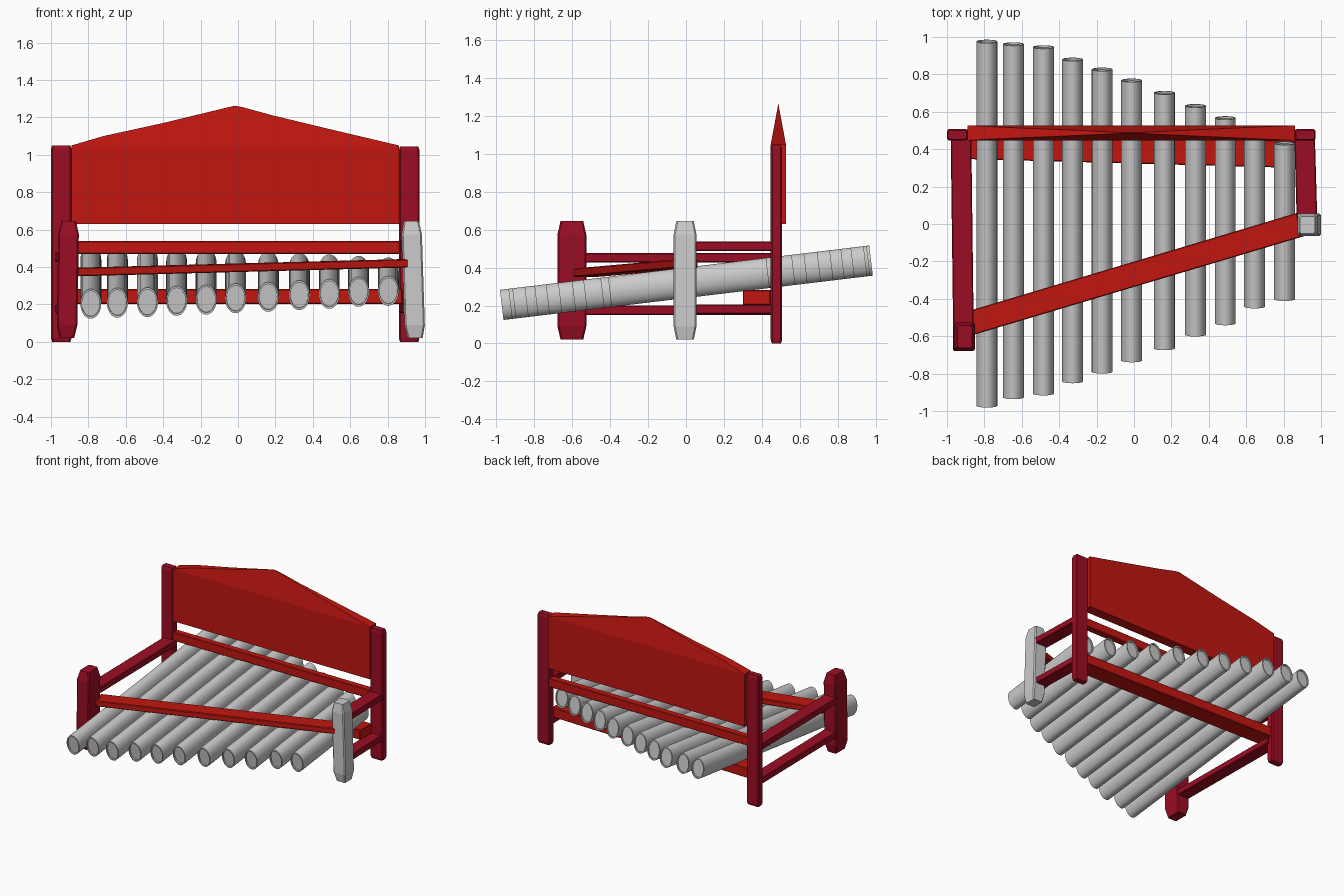
import bpy, bmesh, math
from mathutils import Matrix, Vector

if "Cube" in bpy.data.objects:
    bpy.data.objects.remove(bpy.data.objects["Cube"])


def material(name, rgb):
    m = bpy.data.materials.new(name)
    m.diffuse_color = (*rgb, 1)
    m.use_nodes = True
    m.node_tree.nodes["Principled BSDF"].inputs["Base Color"].default_value = m.diffuse_color
    return m


RED = material("red_paint", (0.54, 0.008, 0.005))
CRIMSON = material("crimson_paint", (0.33, 0.004, 0.017))


def finish(name, bm, mat=None):
    bmesh.ops.recalc_face_normals(bm, faces=bm.faces[:])
    me = bpy.data.meshes.new(name)
    bm.to_mesh(me)
    bm.free()
    ob = bpy.data.objects.new(name, me)
    bpy.context.collection.objects.link(ob)
    if mat:
        me.materials.append(mat)
    return ob


def axis_matrix(a, b):
    # local z runs from a to b, local x stays level
    d = (b - a).normalized()
    side = d.cross(Vector((0, 0, 1))).normalized()
    rot = Matrix((side, d.cross(side), d)).transposed().to_4x4()
    return Matrix.Translation((a + b) / 2) @ rot


def rail(name, a, b, width, height, mat):
    a, b = Vector(a), Vector(b)
    bm = bmesh.new()
    bmesh.ops.create_cube(bm, size=1)
    bmesh.ops.scale(bm, verts=bm.verts[:], vec=(width, height, (b - a).length))
    bmesh.ops.bevel(bm, geom=bm.edges[:], offset=0.005, segments=1, affect='EDGES')
    bmesh.ops.transform(bm, matrix=axis_matrix(a, b), verts=bm.verts[:])
    finish(name, bm, mat)


def loft(name, sections, mat):
    bm = bmesh.new()
    rings = [[bm.verts.new(p) for p in s] for s in sections]
    n = len(rings[0])
    for r, s in zip(rings, rings[1:]):
        for i in range(n):
            j = (i + 1) % n
            bm.faces.new((r[i], r[j], s[j], s[i]))
    bm.faces.new(rings[0])
    bm.faces.new(rings[-1])
    bmesh.ops.remove_doubles(bm, verts=bm.verts[:], dist=0.0005)
    return finish(name, bm, mat)


def post(name, x, y, w, d, z0, z1, taper, inset, lean=0, mat=None):
    # square post with tapered ends and clipped corners
    sections = []
    for z, k in ((z0, inset), (z0 + taper, 0), (z1 - taper, 0), (z1, inset)):
        cx = x - lean * ((z - z0) / (z1 - z0) - 0.5)
        hx, hy, c = w / 2 - k, d / 2 - k, 0.008
        sections.append([(cx + px, y + py, z) for px, py in (
            (-hx + c, -hy), (hx - c, -hy), (hx, -hy + c), (hx, hy - c),
            (hx - c, hy), (-hx + c, hy), (-hx, hy - c), (-hx, -hy + c))])
    loft(name, sections, mat)


# Posts
post("back_post_left", -0.945, 0.477, 0.11, 0.06, 0, 1.05, 0.02, 0.006, mat=CRIMSON)
post("back_post_right", 0.915, 0.477, 0.11, 0.06, 0, 1.045, 0.02, 0.006, mat=CRIMSON)
post("front_post_left", -0.91, -0.602, 0.11, 0.152, 0.02, 0.645, 0.07, 0.016, -0.01, CRIMSON)
post("front_post_right", 0.937, -0.005, 0.108, 0.12, 0.02, 0.645, 0.07, 0.014, 0.02)

# Back board: straight below, narrowing to a ridge at the middle peak
board = []
for x, z in ((-0.89, 1.05), (-0.72, 1.1), (-0.4, 1.17), (-0.07, 1.25), (-0.02, 1.262),
             (0.02, 1.256), (0.18, 1.212), (0.5, 1.135), (0.86, 1.05)):
    h = 0.04 * (1.266 - z) / 0.216
    board.append([(x, 0.447, 0.63), (x, 0.527, 0.63), (x, 0.527, 1.05),
                  (x, 0.487 + h, z), (x, 0.487 - h, z), (x, 0.447, 1.05)])
loft("back_board", board, RED)

# Cross rails
rail("back_rail_upper", (-0.9, 0.478, 0.505), (0.88, 0.478, 0.505), 0.055, 0.07, RED)
rail("back_rail_lower", (-0.9, 0.42, 0.242), (0.88, 0.372, 0.242), 0.145, 0.08, RED)
rail("front_diagonal_bar", (-0.875, -0.53, 0.373), (0.9, 0.0, 0.42), 0.13, 0.045, RED)

# Side rails
rail("side_rail_left_upper", (-0.912, -0.56, 0.453), (-0.925, 0.47, 0.453), 0.11, 0.05, CRIMSON)
rail("side_rail_left_lower", (-0.912, -0.56, 0.176), (-0.925, 0.47, 0.176), 0.10, 0.05, CRIMSON)
rail("side_rail_right_upper", (0.925, 0.02, 0.512), (0.912, 0.47, 0.512), 0.11, 0.05, CRIMSON)
rail("side_rail_right_lower", (0.925, 0.02, 0.18), (0.912, 0.47, 0.18), 0.10, 0.05, CRIMSON)

# Sloping oval pipes: x, front y, back y
PIPES = ((-0.787, -0.972, 0.976), (-0.645, -0.927, 0.962), (-0.484, -0.907, 0.946),
         (-0.328, -0.842, 0.88), (-0.17, -0.79, 0.827), (-0.013, -0.73, 0.768),
         (0.162, -0.665, 0.702), (0.328, -0.592, 0.632), (0.488, -0.532, 0.567),
         (0.645, -0.442, 0.5), (0.804, -0.402, 0.432))
for i, (x, y0, y1) in enumerate(PIPES):
    a, b = (Vector((x, y, 0.32 + 0.12 * y)) for y in (y0, y1))
    bm = bmesh.new()
    bmesh.ops.create_cone(bm, cap_ends=True, segments=32, radius1=1, radius2=1,
                          depth=(b - a).length)
    caps = [f for f in bm.faces if len(f.verts) > 4]
    bmesh.ops.inset_individual(bm, faces=caps, thickness=0.14)
    bmesh.ops.inset_individual(bm, faces=caps, thickness=0.01, depth=-0.01)
    bmesh.ops.scale(bm, verts=bm.verts[:], vec=(0.056, 0.08, 1))
    bmesh.ops.transform(bm, matrix=axis_matrix(a, b), verts=bm.verts[:])
    ob = finish(f"pipe_{i + 1}", bm)
    bpy.ops.object.select_all(action='DESELECT')
    ob.select_set(True)
    bpy.context.view_layer.objects.active = ob
    bpy.ops.object.shade_smooth_by_angle(angle=math.radians(35))
